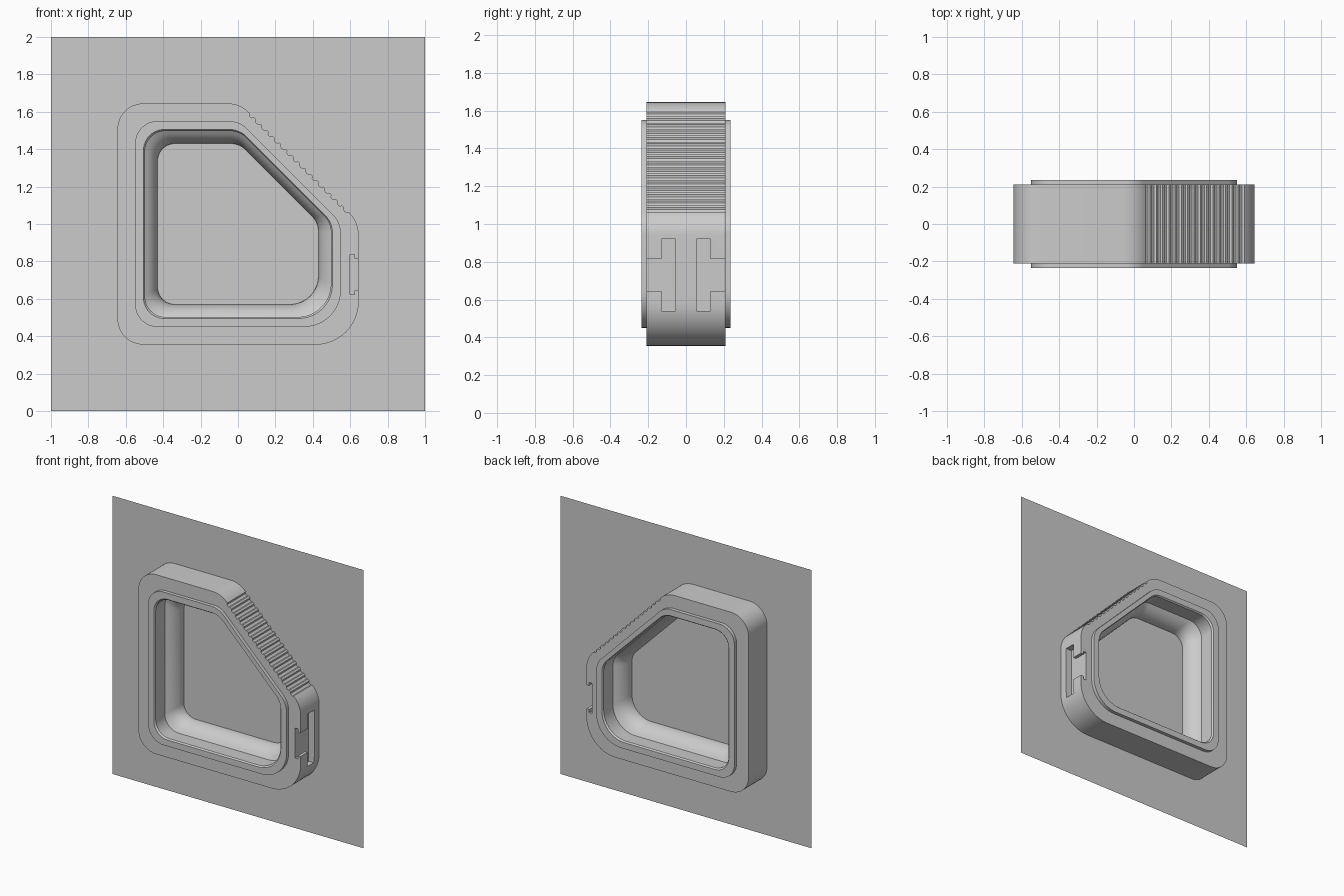
import bpy, bmesh, math
from mathutils import Vector

cube = bpy.data.objects.get("Cube")
if cube:
    bpy.data.objects.remove(cube, do_unlink=True)

grey = bpy.data.materials.new("plain grey")
grey.use_nodes = True
grey.diffuse_color = (0.6, 0.6, 0.6, 1)
grey.node_tree.nodes["Principled BSDF"].inputs["Base Color"].default_value = (0.6, 0.6, 0.6, 1)

CENTRE_Z = 1.0
# Sharp corners of the frame outline with their rounding radii, anticlockwise
CORNERS = [((-0.645, -0.645), 0.14), ((0.645, -0.645), 0.23), ((0.645, 0.01), 0.17),
           ((0.01, 0.645), 0.16), ((-0.645, 0.645), 0.14)]
RIBS = 16
RIB_DEPTH = 0.012


def make_object(name, bm):
    bmesh.ops.recalc_face_normals(bm, faces=bm.faces)
    mesh = bpy.data.meshes.new(name)
    bm.to_mesh(mesh)
    bm.free()
    mesh.materials.append(grey)
    obj = bpy.data.objects.new(name, mesh)
    bpy.context.collection.objects.link(obj)
    return obj


def outline(ribbed):
    """Rounded outline; the slanted edge carries grip grooves when ribbed."""
    points = []
    for i, (corner, radius) in enumerate(CORNERS):
        p = Vector(corner)
        a = (Vector(CORNERS[i - 1][0]) - p).normalized()
        b = (Vector(CORNERS[(i + 1) % len(CORNERS)][0]) - p).normalized()
        half = a.angle(b) / 2
        middle = p + (a + b).normalized() * radius / math.sin(half)
        start = p + a * radius / math.tan(half) - middle
        sweep = math.pi - 2 * half
        for k in range(13):
            t = sweep * k / 12
            c, s = math.cos(t), math.sin(t)
            points.append(middle + Vector((start.x * c - start.y * s,
                                           start.x * s + start.y * c)))
        if i == 2:
            slant_start = points[-1]
        if i == 3:
            slant_end = points[-13]
            inward = Vector((-1, -1)).normalized()
            grooves = []
            for r in range(RIBS):
                for f, depth in ((0.15, 0), (0.3, 0.8), (0.5, 1), (0.7, 0.8), (0.85, 0)):
                    q = slant_start.lerp(slant_end, (r + f) / RIBS)
                    grooves.append(q + inward * RIB_DEPTH * depth * ribbed)
            points[-13:-13] = grooves
    return points


# Window frame: scaled outlines lofted round a closed cross-section
bulge = []
for k in range(-8, 9):
    y = 0.116 * k / 8
    bulge.append((0.43 + 0.131 - math.sqrt(0.131 ** 2 - y * y), y))
section = [(0.645, 0.21), (0.645, -0.21), (0.55, -0.21), (0.55, -0.235),
           (0.505, -0.235), (0.497, -0.225)] + bulge + [
           (0.497, 0.225), (0.505, 0.235), (0.55, 0.235), (0.55, 0.21)]
bm = bmesh.new()
loops = []
for n, (size, y) in enumerate(section):
    k = size / 0.645
    loops.append([bm.verts.new((p.x * k, y, CENTRE_Z + p.y * k)) for p in outline(n < 2)])
for n, loop in enumerate(loops):
    following = loops[(n + 1) % len(loops)]
    for i in range(len(loop)):
        j = (i + 1) % len(loop)
        bm.faces.new((loop[i], loop[j], following[j], following[i]))
frame = make_object("window_frame", bm)


def cut_box(x, y, z):
    """Subtract a box given by its ranges from the frame."""
    bm = bmesh.new()
    bmesh.ops.create_cube(bm, size=1)
    for v in bm.verts:
        v.co = [(r[0] + r[1]) / 2 + c * abs(r[1] - r[0]) for c, r in zip(v.co, (x, y, z))]
    cutter = make_object("slot_cutter", bm)
    cutter.hide_render = True
    mod = frame.modifiers.new("slot", 'BOOLEAN')
    mod.operation = 'DIFFERENCE'
    mod.solver = 'EXACT'
    mod.object = cutter
    bpy.context.view_layer.objects.active = frame
    bpy.ops.object.modifier_apply(modifier=mod.name)
    bpy.data.objects.remove(cutter, do_unlink=True)


# T-shaped latch slots on the left side, one for each face
for side in (-1, 1):
    cut_box((0.6, 0.7), (side * 0.055, side * 0.13), (0.54, 0.92))
    cut_box((0.6, 0.7), (side * 0.1, side * 0.3), (0.645, 0.815))
    cut_box((0.6, 0.623), (side * 0.1, side * 0.3), (0.622, 0.838))

bpy.ops.object.select_all(action='DESELECT')
frame.select_set(True)
bpy.context.view_layer.objects.active = frame
bpy.ops.object.shade_smooth_by_angle(angle=math.radians(30))

# Flat wall panel through the middle of the frame
bm = bmesh.new()
bm.faces.new([bm.verts.new(c) for c in ((-1, 0, 0), (1, 0, 0), (1, 0, 2), (-1, 0, 2))])
make_object("wall_panel", bm)
